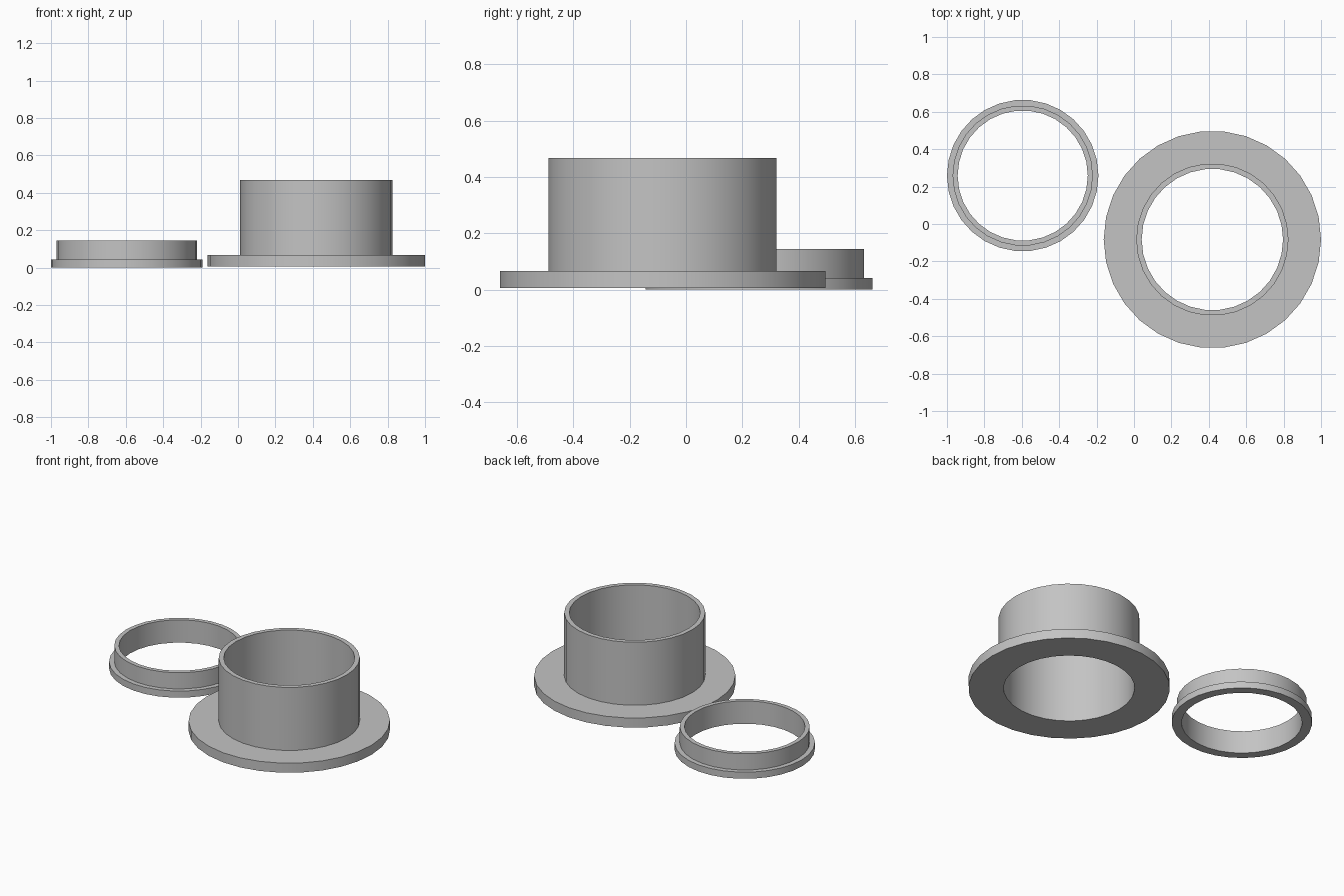
import bpy
import bmesh
from math import cos, sin, tau, radians

SIDES = 30

cube = bpy.data.objects.get("Cube")
if cube:
    bpy.data.objects.remove(cube, do_unlink=True)

# Single plain grey
grey = bpy.data.materials.new("plain_grey")
grey.use_nodes = True
colour = (0.55, 0.55, 0.55, 1)
grey.diffuse_color = colour
grey.node_tree.nodes["Principled BSDF"].inputs["Base Color"].default_value = colour


def lathe(name, location, profile):
    """Revolve a closed (radius, height) profile around the z axis."""
    bm = bmesh.new()
    rings = []
    for i in range(SIDES):
        a = tau * i / SIDES
        rings.append([bm.verts.new((r * cos(a), r * sin(a), z)) for r, z in profile])
    n = len(profile)
    for i in range(SIDES):
        here, there = rings[i], rings[(i + 1) % SIDES]
        for j in range(n):
            k = (j + 1) % n
            bm.faces.new((here[j], there[j], there[k], here[k]))
    bmesh.ops.recalc_face_normals(bm, faces=bm.faces)
    mesh = bpy.data.meshes.new(name)
    bm.to_mesh(mesh)
    bm.free()
    mesh.materials.append(grey)
    obj = bpy.data.objects.new(name, mesh)
    obj.location = location
    bpy.context.collection.objects.link(obj)
    bpy.ops.object.select_all(action="DESELECT")
    obj.select_set(True)
    bpy.context.view_layer.objects.active = obj
    bpy.ops.object.shade_smooth_by_angle(angle=radians(30))
    return obj


def stepped_sleeve(name, location, bore, tube, flange, step, height):
    """Open tube standing on a wider flange."""
    return lathe(name, location, [(bore, 0), (flange, 0), (flange, step),
                                  (tube, step), (tube, height), (bore, height)])


# Tall sleeve with a wide flange
stepped_sleeve("flanged_sleeve", (0.419, -0.083, 0.006),
               bore=0.378, tube=0.407, flange=0.581, step=0.061, height=0.462)

# Low retaining ring with a narrow lip
stepped_sleeve("retaining_ring", (-0.595, 0.259, 0),
               bore=0.348, tube=0.375, flange=0.405, step=0.042, height=0.145)
